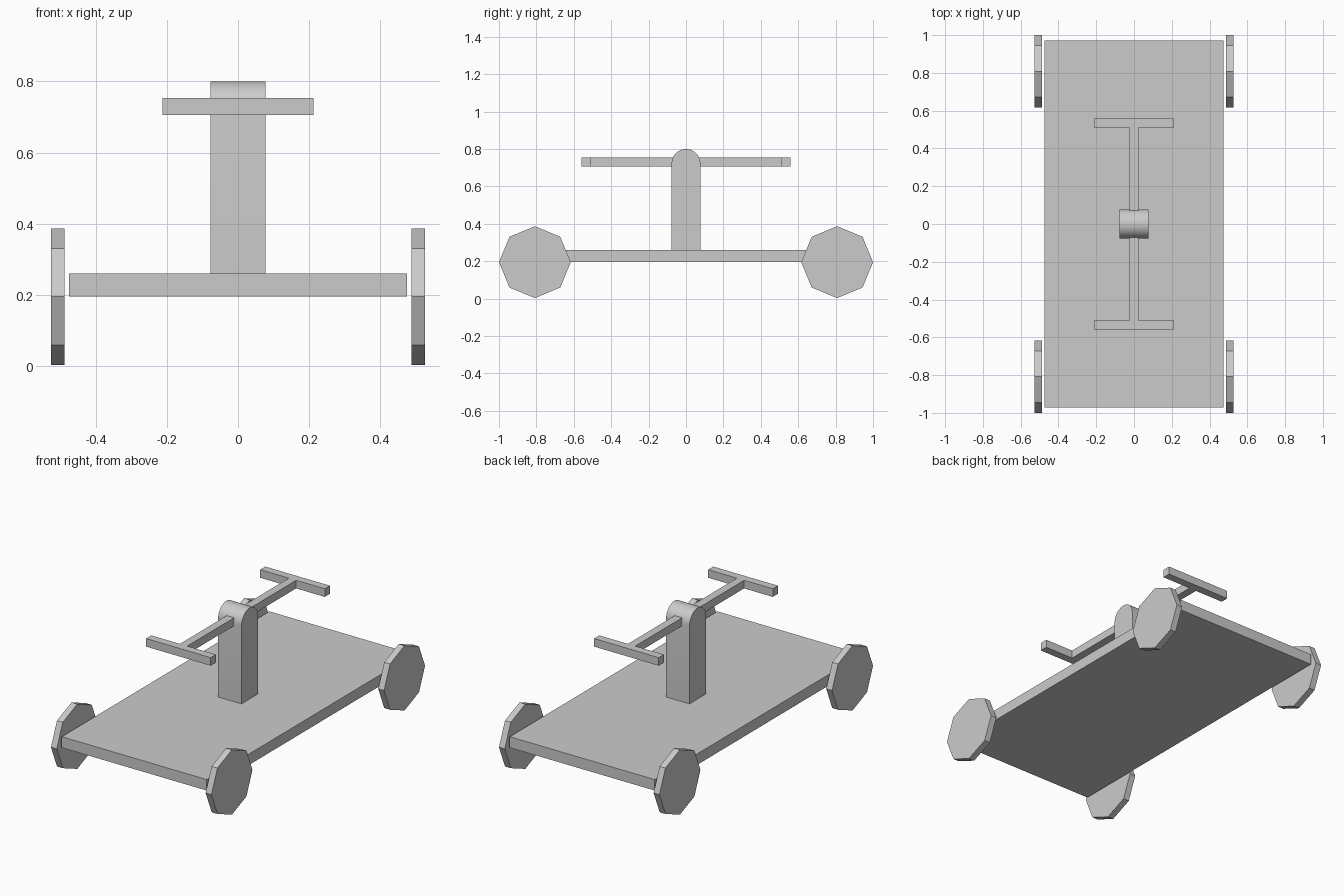
import bpy, bmesh, math
from mathutils import Matrix

cube = bpy.data.objects.get("Cube")
if cube:
    bpy.data.objects.remove(cube, do_unlink=True)

# Single plain grey material
GREY = (0.6, 0.6, 0.6, 1)
mat = bpy.data.materials.new("plain_grey")
mat.use_nodes = True
mat.diffuse_color = GREY
mat.node_tree.nodes["Principled BSDF"].inputs["Base Color"].default_value = GREY


def finish(name, bm):
    bmesh.ops.recalc_face_normals(bm, faces=bm.faces)
    mesh = bpy.data.meshes.new(name)
    bm.to_mesh(mesh)
    bm.free()
    mesh.materials.append(mat)
    obj = bpy.data.objects.new(name, mesh)
    bpy.context.collection.objects.link(obj)
    return obj


def box(name, x, y, z):
    """Box from (low, high) ranges on each axis."""
    bm = bmesh.new()
    bmesh.ops.create_cube(bm, size=1)
    size = [r[1] - r[0] for r in (x, y, z)]
    mid = [(r[0] + r[1]) / 2 for r in (x, y, z)]
    bmesh.ops.transform(bm, verts=bm.verts,
                        matrix=Matrix.Translation(mid) @ Matrix.Diagonal((*size, 1)))
    return finish(name, bm)


def extrude_profile(name, points, x0, x1):
    """Extrude a (y, z) outline along x."""
    bm = bmesh.new()
    face = bm.faces.new([bm.verts.new((x0, y, z)) for y, z in points])
    ext = bmesh.ops.extrude_face_region(bm, geom=[face])["geom"]
    verts = [v for v in ext if isinstance(v, bmesh.types.BMVert)]
    bmesh.ops.translate(bm, verts=verts, vec=(x1 - x0, 0, 0))
    return finish(name, bm)


def arc(cy, cz, r, start, end, steps):
    angles = [start + (end - start) * i / steps for i in range(steps + 1)]
    return [(cy + r * math.cos(a), cz + r * math.sin(a)) for a in angles]


# Deck
box("deck", (-0.475, 0.475), (-0.972, 0.972), (0.195, 0.26))

# Post with rounded top
POST = 0.077
outline = [(-POST, 0.26), (POST, 0.26)] + arc(0, 0.8 - POST, POST, 0, math.pi, 16)
post = extrude_profile("post", outline, -POST, POST)
bpy.ops.object.select_all(action="DESELECT")
post.select_set(True)
bpy.context.view_layer.objects.active = post
bpy.ops.object.shade_smooth_by_angle(angle=math.radians(30))

# Pump arms and cross handles
for end, s in (("front", -1), ("back", 1)):
    bar = (0.706, 0.754)
    box(end + "_arm", (-0.024, 0.024), sorted((s * 0.07, s * 0.512)), bar)
    box(end + "_handle", (-0.212, 0.212), sorted((s * 0.51, s * 0.558)), bar)

    # Octagonal wheels
    octagon = arc(s * 0.808, 0.192 + 0.003, 0.192, 0, math.tau, 8)[:-1]
    for side, x0, x1 in (("left", 0.488, 0.526), ("right", -0.526, -0.488)):
        extrude_profile(f"{end}_{side}_wheel", octagon, x0, x1)
